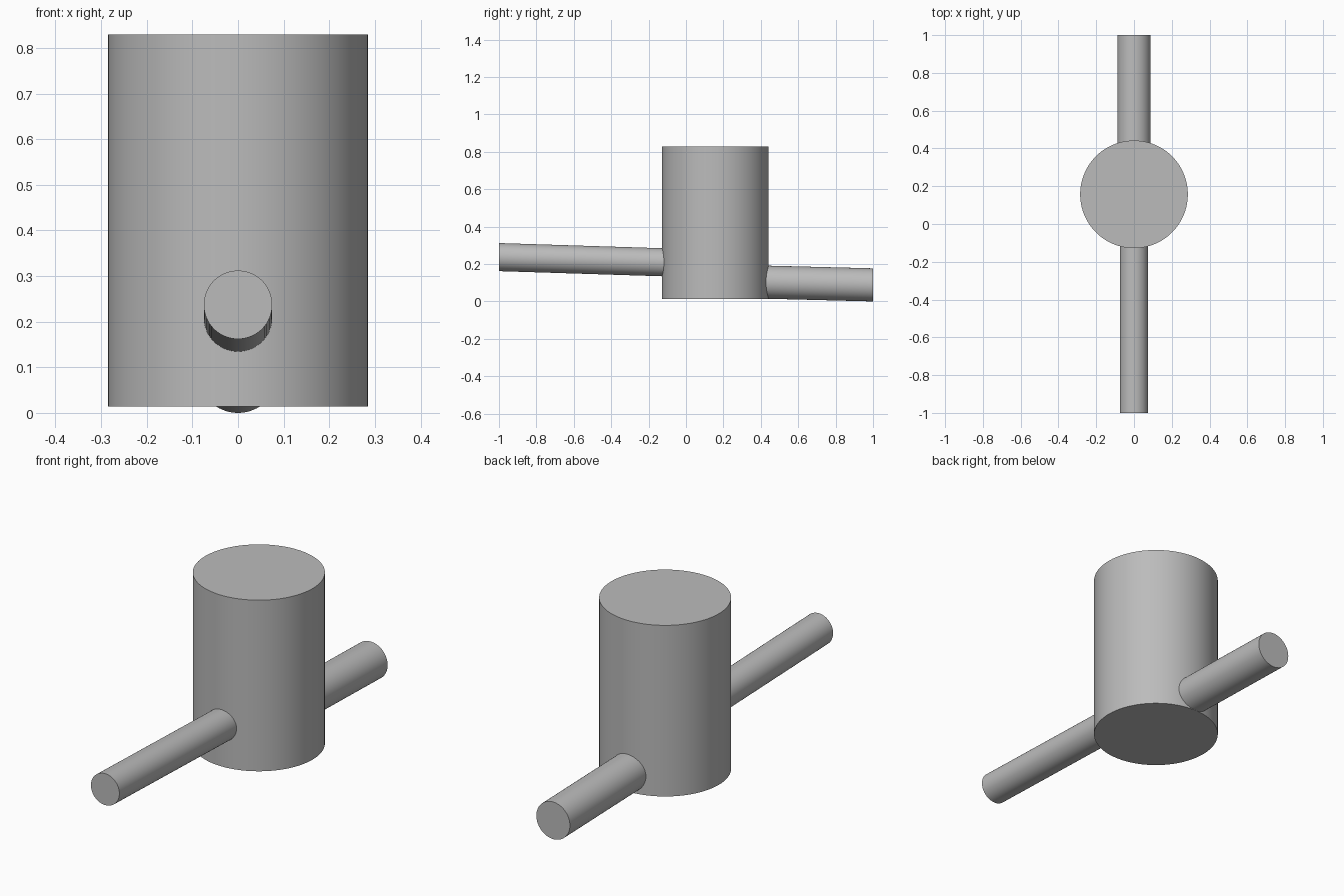
import bpy
import math
from mathutils import Matrix

default = bpy.data.objects.get("Cube")
if default:
    bpy.data.objects.remove(default, do_unlink=True)

# Single plain grey
grey = bpy.data.materials.new("plain grey")
grey.use_nodes = True
colour = (0.5, 0.5, 0.5, 1)
grey.diffuse_color = colour
grey.node_tree.nodes["Principled BSDF"].inputs["Base Color"].default_value = colour


def cylinder(name, radius, length, sides, transform):
    bpy.ops.mesh.primitive_cylinder_add(vertices=sides, radius=radius, depth=length)
    obj = bpy.context.object
    obj.name = name
    obj.data.transform(transform)
    obj.data.materials.append(grey)
    bpy.ops.object.shade_smooth_by_angle(angle=math.radians(30))
    return obj


def sloped_pipe(name, radius, y0, z0, y1, z1):
    """Pipe running along y, sheared so that its end caps stay vertical."""
    lay_down = Matrix.Rotation(math.radians(-90), 4, 'X')
    shear = Matrix.Identity(4)
    shear[2][1] = (z1 - z0) / (y1 - y0)
    centre = Matrix.Translation((0, (y0 + y1) / 2, (z0 + z1) / 2))
    return cylinder(name, radius, y1 - y0, 64, centre @ shear @ lay_down)


# Upright tank
tank_y, tank_radius, bottom, top = 0.157, 0.285, 0.014, 0.829
cylinder("tank", tank_radius, top - bottom, 128,
         Matrix.Translation((0, tank_y, (bottom + top) / 2)))

# Inlet falls towards the tank, outlet falls away from it
sloped_pipe("inlet_pipe", 0.075, -1, 0.237, -0.08, 0.208)
sloped_pipe("outlet_pipe", 0.0885, 0.39, 0.104, 1, 0.0885)
